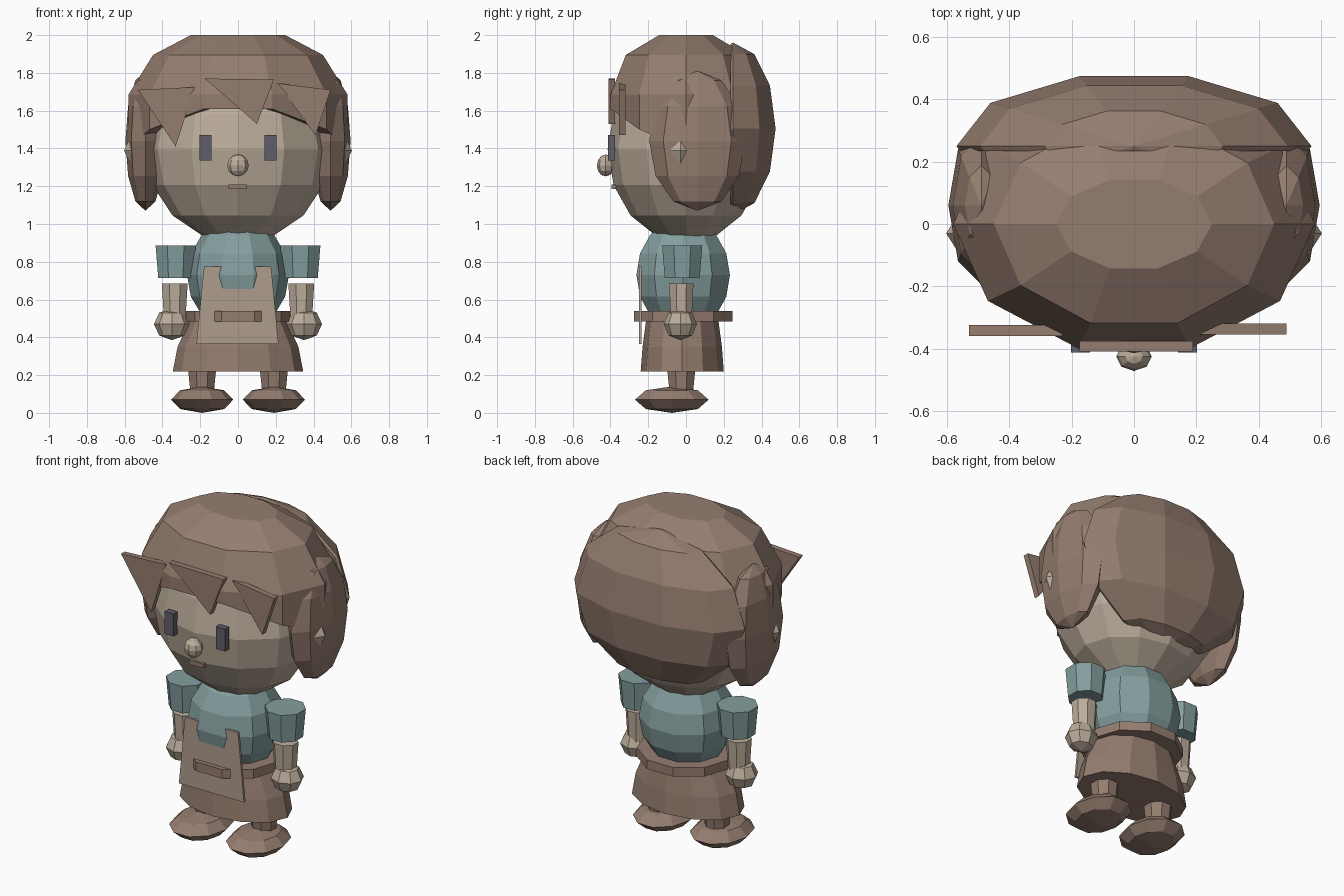
import bpy, bmesh, math

if "Cube" in bpy.data.objects:
    bpy.data.objects.remove(bpy.data.objects["Cube"])


def material(name, rgb):
    m = bpy.data.materials.new(name)
    m.diffuse_color = (*rgb, 1)
    m.use_nodes = True
    m.node_tree.nodes["Principled BSDF"].inputs["Base Color"].default_value = m.diffuse_color
    return m


BROWN = material("warm_brown", (0.30, 0.205, 0.16))
SKIN = material("pale_skin", (0.50, 0.42, 0.33))
TEAL = material("dusty_teal", (0.235, 0.345, 0.345))
APRON = material("apron_tan", (0.43, 0.335, 0.27))
DARK = material("eye_slate", (0.115, 0.112, 0.145))


def finish(name, bm, mat):
    bmesh.ops.recalc_face_normals(bm, faces=bm.faces)
    me = bpy.data.meshes.new(name)
    bm.to_mesh(me)
    bm.free()
    me.materials.append(mat)
    ob = bpy.data.objects.new(name, me)
    bpy.context.collection.objects.link(ob)
    return ob


def rings(name, mat, cx, cy, profile, n, turn=0.0):
    """Faceted solid from (z, rx, ry) rings; z may be a function of the angle."""
    bm = bmesh.new()
    loops = []
    for z, rx, ry in profile:
        if rx == 0:
            loops.append([bm.verts.new((cx, cy, z))] * n)
            continue
        loop = []
        for i in range(n):
            a = 2 * math.pi * (i + turn) / n
            h = z(a) if callable(z) else z
            loop.append(bm.verts.new((cx + rx * math.cos(a), cy + ry * math.sin(a), h)))
        loops.append(loop)
    for lo, hi in zip(loops, loops[1:]):
        for i in range(n):
            j = (i + 1) % n
            bm.faces.new(list(dict.fromkeys((lo[i], lo[j], hi[j], hi[i]))))
    for end in (loops[0], loops[-1]):
        if len(set(end)) > 1:
            bm.faces.new(end)
    return finish(name, bm, mat)


def ball(name, mat, c, r, n, m, turn=0.0):
    """Faceted ellipsoid with n sides and m bands."""
    prof = []
    for k in range(m + 1):
        t = math.pi * k / m
        s = math.sin(t) if 0 < k < m else 0
        prof.append((c[2] - r[2] * math.cos(t), r[0] * s, r[1] * s))
    return rings(name, mat, c[0], c[1], prof, n, turn)


def plate(name, mat, pts, y0, y1):
    """Flat outline in x and z, given thickness along y."""
    bm = bmesh.new()
    f = [bm.verts.new((x, y0, z)) for x, z in pts]
    b = [bm.verts.new((x, y1, z)) for x, z in pts]
    bm.faces.new(f)
    bm.faces.new(b[::-1])
    for i in range(len(pts)):
        j = (i + 1) % len(pts)
        bm.faces.new((f[i], b[i], b[j], f[j]))
    return finish(name, bm, mat)


def box(name, mat, x0, x1, y0, y1, z0, z1):
    return plate(name, mat, [(x0, z0), (x1, z0), (x1, z1), (x0, z1)], y0, y1)


# head and face
ball("head", SKIN, (0, 0, 1.395), (0.49, 0.415, 0.495), 12, 8)
ball("nose", SKIN, (0, -0.425, 1.31), (0.057, 0.047, 0.058), 8, 6)
box("mouth", BROWN, -0.05, 0.045, -0.395, -0.37, 1.185, 1.21)
for side, s in (("left", -1), ("right", 1)):
    box("eye_" + side, DARK, s * 0.172 - 0.031, s * 0.172 + 0.031,
        -0.412, -0.375, 1.335, 1.47)


# hair cap, with a hairline that rises over the forehead
def hairline(a):
    f = -math.sin(a)
    return 1.61 if f > 0.8 else 1.5 if f > 0.3 else 1.4


rings("hair_cap", BROWN, 0, 0,
      [(1.6, 0, 0), (hairline, 0.58, 0.42), (1.685, 0.58, 0.42),
       (1.895, 0.45, 0.335), (2.0, 0.25, 0.15), (2.0, 0, 0)], 10)

# back hair: the rear half of a ball, closed at the front
back = ball("back_hair", BROWN, (0, 0.25, 1.505), (0.57, 0.236, 0.455), 10, 6)
bm = bmesh.new()
bm.from_mesh(back.data)
cut = bmesh.ops.bisect_plane(bm, geom=bm.verts[:] + bm.edges[:] + bm.faces[:],
                             plane_co=(0, 0.235, 0), plane_no=(0, -1, 0),
                             clear_outer=True)
bmesh.ops.holes_fill(bm, edges=[e for e in bm.edges if e.is_boundary])
bmesh.ops.recalc_face_normals(bm, faces=bm.faces)
bm.to_mesh(back.data)
bm.free()

# fringe points
plate("fringe_middle", BROWN, [(-0.175, 1.77), (0.10, 1.53), (0.19, 1.765)], -0.41, -0.375)
plate("fringe_left", BROWN, [(-0.53, 1.71), (-0.33, 1.41), (-0.23, 1.725)], -0.36, -0.325)
plate("fringe_right", BROWN, [(0.21, 1.745), (0.41, 1.47), (0.49, 1.71)], -0.355, -0.32)

# torso, belt and skirt
ball("torso", TEAL, (0, -0.015, 0.73), (0.27, 0.26, 0.30), 10, 8)
rings("belt", BROWN, 0, -0.015, [(0.485, 0.28, 0.275), (0.54, 0.28, 0.275)], 10)
rings("skirt", BROWN, 0, -0.02,
      [(0.22, 0.345, 0.22), (0.35, 0.32, 0.21), (0.5, 0.25, 0.19)], 12)
plate("apron", APRON, [(-0.22, 0.365), (0.215, 0.365), (0.175, 0.775), (-0.18, 0.775)],
      -0.25, -0.235)

# paired parts
for side, s in (("left", -1), ("right", 1)):
    ball("side_lock_" + side, BROWN, (s * 0.49, 0.06, 1.44), (0.106, 0.255, 0.37), 8, 6)
    ball("ear_" + side, SKIN, (s * 0.565, -0.03, 1.39), (0.038, 0.06, 0.085), 4, 2)
    rings("sleeve_" + side, TEAL, s * 0.33, -0.02,
          [(0.715, 0.1, 0.1), (0.885, 0.115, 0.115)], 8, 0.5)
    rings("arm_" + side, SKIN, s * 0.335, -0.025,
          [(0.5, 0.062, 0.06), (0.685, 0.074, 0.07)], 8, 0.5)
    ball("hand_" + side, SKIN, (s * 0.35, -0.03, 0.47), (0.095, 0.088, 0.085), 8, 4)
    rings("leg_" + side, BROWN, s * 0.19, -0.025,
          [(0.08, 0.064, 0.064), (0.3, 0.088, 0.088)], 8, 0.5)
    ball("shoe_" + side, BROWN, (s * 0.19, -0.075, 0.07), (0.165, 0.205, 0.07), 10, 4)
